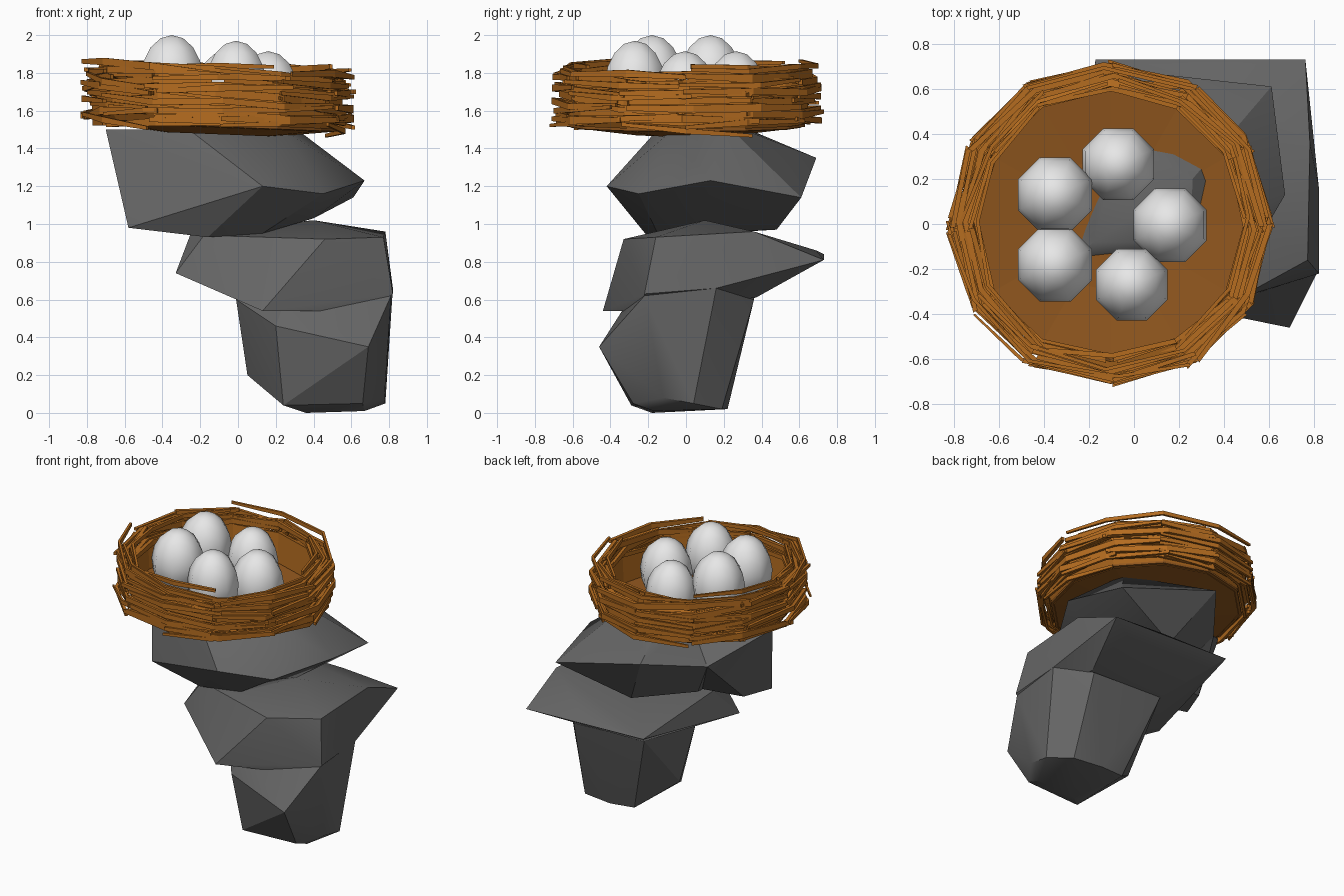
import bpy, bmesh, math, random
from mathutils import Vector

if "Cube" in bpy.data.objects:
    bpy.data.objects.remove(bpy.data.objects["Cube"])

random.seed(11)


def material(name, rgb):
    m = bpy.data.materials.new(name)
    m.diffuse_color = (*rgb, 1)
    m.use_nodes = True
    m.node_tree.nodes["Principled BSDF"].inputs["Base Color"].default_value = m.diffuse_color
    return m


STONE = material("grey stone", (0.13, 0.13, 0.13))
TWIG = material("brown twig", (0.46, 0.15, 0.014))
FLOOR = material("dark nest floor", (0.28, 0.095, 0.013))
EGG = material("pale egg", (0.8, 0.8, 0.8))


def finish(bm, name, mat, angle=30):
    bmesh.ops.recalc_face_normals(bm, faces=bm.faces[:])
    me = bpy.data.meshes.new(name)
    bm.to_mesh(me)
    bm.free()
    me.materials.append(mat)
    ob = bpy.data.objects.new(name, me)
    bpy.context.collection.objects.link(ob)
    if angle:
        bpy.ops.object.select_all(action='DESELECT')
        ob.select_set(True)
        bpy.context.view_layer.objects.active = ob
        bpy.ops.object.shade_smooth_by_angle(angle=math.radians(angle))
    return ob


def rock(name, pts):
    """Chiselled boulder: convex hull of its corners."""
    bm = bmesh.new()
    for p in pts:
        bm.verts.new(p)
    res = bmesh.ops.convex_hull(bm, input=bm.verts[:])
    junk = {g for g in res["geom_interior"] + res["geom_unused"]
            if isinstance(g, bmesh.types.BMVert)}
    bmesh.ops.delete(bm, geom=list(junk), context='VERTS')
    return finish(bm, name, STONE, 25)


# Foot of the rock stack
rock("rock_foot", [
    (0.24, -0.29, 0.04), (0.36, -0.18, 0.0), (0.67, -0.17, 0.01), (0.66, -0.28, 0.05),
    (0.775, -0.12, 0.08), (0.78, 0.04, 0.05),
    (0.67, 0.19, 0.02), (0.45, 0.22, 0.02), (0.27, 0.20, 0.03), (0.05, 0.0, 0.20),
    (0.69, -0.46, 0.35), (0.20, -0.36, 0.46), (-0.01, -0.10, 0.60), (0.08, 0.36, 0.62),
    (0.64, 0.36, 0.60), (0.82, 0.16, 0.66), (0.81, -0.22, 0.62), (0.25, -0.30, 0.60)])

# Overhanging middle slab
rock("rock_middle", [
    (0.13, -0.44, 0.54), (0.71, -0.23, 0.54), (0.82, -0.22, 0.63), (0.82, 0.16, 0.66),
    (0.76, 0.73, 0.81), (0.35, 0.69, 0.86), (-0.17, 0.73, 0.84), (-0.33, -0.14, 0.74),
    (-0.25, 0.05, 0.95), (0.46, -0.33, 0.92), (0.77, -0.16, 0.93), (0.78, 0.36, 0.96),
    (0.40, 0.10, 1.02), (-0.18, -0.15, 0.94), (0.08, 0.37, 0.62), (0.66, 0.37, 0.61)])

# Upper slab carrying the nest, in two lumps with a cleft at the back left
rock("rock_top", [
    (-0.16, -0.20, 0.93), (0.13, -0.15, 0.95), (0.40, 0.10, 1.03), (0.10, 0.48, 0.97),
    (0.13, -0.42, 1.20), (0.45, -0.25, 1.16), (0.67, 0.13, 1.23), (0.61, 0.61, 1.14),
    (0.30, 0.58, 1.24), (-0.12, 0.69, 1.35), (-0.40, 0.33, 1.27), (-0.20, 0.15, 0.97),
    (-0.26, -0.15, 1.50), (0.25, -0.08, 1.49), (0.26, 0.20, 1.54), (-0.18, -0.08, 1.54),
    (0.08, 0.24, 1.53), (-0.05, 0.38, 1.48)])
rock("rock_top_left", [
    (-0.70, 0.02, 1.50), (-0.58, -0.15, 0.98), (-0.50, 0.06, 0.98), (-0.16, -0.20, 0.93),
    (0.13, -0.42, 1.20), (-0.40, 0.33, 1.27), (-0.26, -0.15, 1.50), (-0.05, 0.2, 1.48),
    (-0.20, 0.10, 0.97)])

# Nest, a twelve-sided bowl leaning slightly to the right
CX, SIDES = -0.105, 12


def ring_point(a, r, z):
    x, y = r * math.cos(a), r * math.sin(a)
    return Vector((CX + x, y, z - 0.04 * x))


def ring(bm, r, z):
    return [bm.verts.new(ring_point(math.tau * i / SIDES, r, z)) for i in range(SIDES)]


def bridge(bm, a, b):
    n = len(a)
    for i in range(n):
        bm.faces.new((a[i], a[(i + 1) % n], b[(i + 1) % n], b[i]))


# Dished floor
bm = bmesh.new()
loops = [ring(bm, r, z) for r, z in ((0.3, 1.475), (0.63, 1.515), (0.63, 1.53), (0.3, 1.495))]
bm.faces.new(loops[0][::-1])
bm.faces.new(loops[3])
for k in range(3):
    bridge(bm, loops[k], loops[k + 1])
finish(bm, "nest_floor", FLOOR, 0)

# Solid wall behind the twigs
bm = bmesh.new()
loops = [ring(bm, r, z) for r, z in
         ((0.61, 1.51), (0.645, 1.57), (0.645, 1.73), (0.61, 1.74), (0.60, 1.53))]
for k in range(5):
    bridge(bm, loops[k], loops[(k + 1) % 5])
finish(bm, "nest_wall", TWIG, 0)


def twig(bm, start, steps, r, z, h, t, slope):
    """Flat stick bent around the nest corners."""
    prev = None
    for k in range(steps + 1):
        end = k in (0, steps)
        a = math.tau * (start + k + random.uniform(-0.12, 0.12)) / SIDES
        rr = r + random.uniform(-0.02, 0.02) + (0.012 if end else 0)
        zz = z + slope * (k - steps / 2) + random.uniform(-0.016, 0.016)
        s = 0.6 if end else 1.0
        sec = [bm.verts.new(ring_point(a, min(rr + dr * t / 2, 0.73), zz + dz * h * s / 2))
               for dr, dz in ((-1, -1), (1, -1), (1, 1), (-1, 1))]
        if prev:
            bridge(bm, prev, sec)
        else:
            bm.faces.new(sec)
        prev = sec
    bm.faces.new(prev[::-1])


# Woven twigs: layers from the foot of the wall to the rim
bm = bmesh.new()
LAYERS = 8
for layer in range(LAYERS):
    f = layer / (LAYERS - 1)
    z = 1.54 + 0.275 * f
    for r in ((0.66, 0.70) if f < 0.7 else (0.60, 0.645, 0.69)):
        s = random.randrange(SIDES)
        end = s + SIDES
        while s < end:
            n = random.choice((2, 2, 3, 4))
            twig(bm, s, n, r, z + random.uniform(-0.025, 0.03),
                 random.uniform(0.026, 0.045), random.uniform(0.014, 0.026),
                 random.uniform(-0.022, 0.022))
            s += n
finish(bm, "nest_twigs", TWIG, 0)

# Five eight-sided eggs: x, y, top height, radius
for i, (x, y, top, r) in enumerate((
        (-0.35, 0.13, 2.0, 0.178), (-0.35, -0.18, 2.0, 0.178), (-0.07, 0.265, 1.915, 0.172),
        (0.16, -0.005, 1.915, 0.176), (-0.01, -0.27, 1.97, 0.172))):
    bm = bmesh.new()
    bmesh.ops.create_uvsphere(bm, u_segments=8, v_segments=8, radius=1)
    c, s = math.cos(math.pi / 8), math.sin(math.pi / 8)
    for v in bm.verts:
        k = r * (1 - 0.05 * v.co.z)
        ex, ey, ez = v.co
        v.co = (x + (ex * c - ey * s) * k, y + (ex * s + ey * c) * k, top - 0.22 + ez * 0.22)
    finish(bm, f"egg_{i + 1}", EGG, 60)
